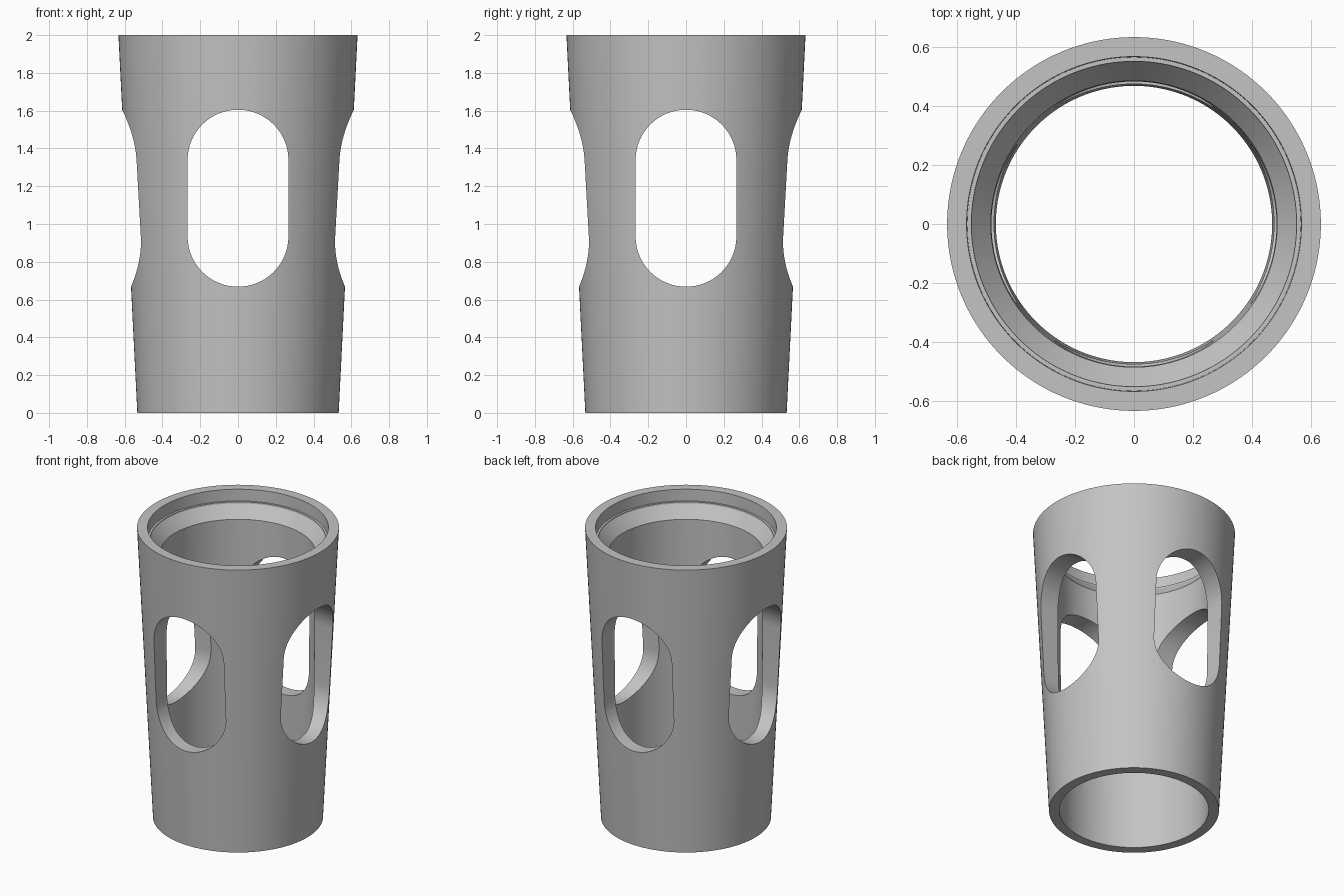
import bpy
import bmesh
from math import sin, cos, pi, radians

cube = bpy.data.objects.get("Cube")
if cube:
    bpy.data.objects.remove(cube, do_unlink=True)

# Single plain grey finish
grey = bpy.data.materials.new("plain_grey")
grey.use_nodes = True
colour = (0.55, 0.55, 0.55, 1)
grey.diffuse_color = colour
grey.node_tree.nodes["Principled BSDF"].inputs["Base Color"].default_value = colour

SEGMENTS = 144


def add_object(name, bm):
    bmesh.ops.recalc_face_normals(bm, faces=bm.faces)
    mesh = bpy.data.meshes.new(name)
    bm.to_mesh(mesh)
    bm.free()
    mesh.materials.append(grey)
    obj = bpy.data.objects.new(name, mesh)
    bpy.context.collection.objects.link(obj)
    return obj


def lathe(name, profile):
    """Revolve a closed (radius, height) profile around z."""
    bm = bmesh.new()
    rings = []
    for i in range(SEGMENTS):
        a = 2 * pi * i / SEGMENTS
        rings.append([bm.verts.new((r * cos(a), r * sin(a), z)) for r, z in profile])
    n = len(profile)
    for i in range(SEGMENTS):
        here, there = rings[i], rings[(i + 1) % SEGMENTS]
        for j in range(n):
            k = (j + 1) % n
            bm.faces.new((here[j], there[j], there[k], here[k]))
    return add_object(name, bm)


def slot_cutter(name, radius, low, high, turn):
    """Round-ended prism that passes through the whole sleeve."""
    bm = bmesh.new()
    steps = 32
    outline = []
    for centre, start in ((high - radius, 0), (low + radius, pi)):
        for i in range(steps + 1):
            a = start + pi * i / steps
            outline.append((radius * cos(a), centre + radius * sin(a)))
    face = bm.faces.new([bm.verts.new((x, -1, z)) for x, z in outline])
    grown = bmesh.ops.extrude_face_region(bm, geom=[face])
    moved = [v for v in grown["geom"] if isinstance(v, bmesh.types.BMVert)]
    bmesh.ops.translate(bm, verts=moved, vec=(0, 2, 0))
    obj = add_object(name, bm)
    obj.rotation_euler.z = turn
    obj.hide_render = True
    return obj


# Tapered sleeve with a stepped, chamfered mouth
sleeve = lathe("tapered_sleeve", [
    (0.533, 0), (0.633, 2),
    (0.567, 2), (0.565, 1.92),
    (0.551, 1.92), (0.55, 1.91),
    (0.485, 1.83), (0.468, 0),
])

# Four side windows, cut as two crossing slots
bpy.context.view_layer.objects.active = sleeve
sleeve.select_set(True)
for label, turn in (("front_back", 0), ("left_right", pi / 2)):
    cutter = slot_cutter(label + "_window_cutter", 0.267, 0.668, 1.605, turn)
    bpy.context.view_layer.update()
    cut = sleeve.modifiers.new(label + "_windows", 'BOOLEAN')
    cut.operation = 'DIFFERENCE'
    cut.solver = 'EXACT'
    cut.object = cutter
    bpy.ops.object.modifier_apply(modifier=cut.name)
    bpy.data.objects.remove(cutter, do_unlink=True)

# Smooth walls, crisp rims
bpy.ops.object.shade_smooth_by_angle(angle=radians(30))
